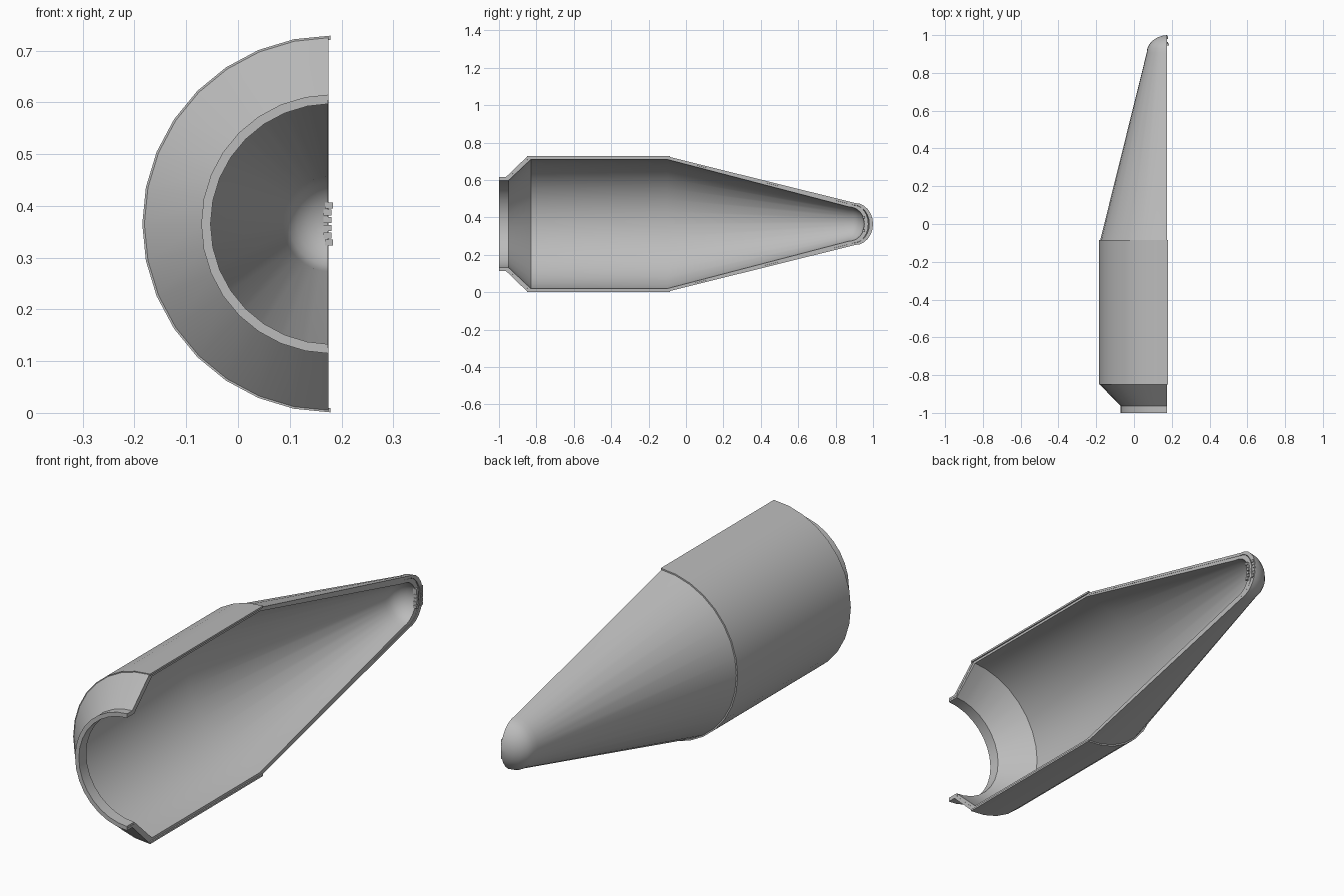
import bpy
import bmesh
from math import sin, cos, pi, radians

cube = bpy.data.objects.get("Cube")
if cube:
    bpy.data.objects.remove(cube)

AXIS_X, AXIS_Z = 0.179, 0.365
SEAM = 0.175

grey = bpy.data.materials.new("light grey")
grey.use_nodes = True
grey.diffuse_color = (0.5, 0.5, 0.5, 1)
grey.node_tree.nodes["Principled BSDF"].inputs["Base Color"].default_value = (0.5, 0.5, 0.5, 1)


def finish(bm, name):
    bmesh.ops.remove_doubles(bm, verts=bm.verts, dist=0.00001)
    bmesh.ops.recalc_face_normals(bm, faces=bm.faces)
    mesh = bpy.data.meshes.new(name)
    bm.to_mesh(mesh)
    bm.free()
    mesh.materials.append(grey)
    obj = bpy.data.objects.new(name, mesh)
    bpy.context.collection.objects.link(obj)
    bpy.ops.object.select_all(action="DESELECT")
    obj.select_set(True)
    bpy.context.view_layer.objects.active = obj
    bpy.ops.object.shade_smooth_by_angle(angle=radians(25))


def half_shell(name, outer, inner, cut, steps=16):
    """Sweep a wall section of (y, radius) points half a turn, trimmed flat at x = cut."""
    section = outer + inner[::-1]
    bm = bmesh.new()
    rings = []
    for i in range(steps + 1):
        t = pi * i / steps
        rings.append([bm.verts.new((min(AXIS_X - r * sin(t), cut), y, AXIS_Z + r * cos(t)))
                      for y, r in section])
    n = len(section)
    for a, b in zip(rings, rings[1:]):
        for j in range(n):
            k = (j + 1) % n
            bm.faces.new((a[j], a[k], b[k], b[j]))
    # flat wall faces along the seam
    m = len(outer)
    for ring in (rings[0], rings[-1]):
        for j in range(m - 1):
            bm.faces.new((ring[j], ring[j + 1], ring[n - 2 - j], ring[n - 1 - j]))
    finish(bm, name)


def dome(y0, y1, r, steps=6):
    """Rounded nose section from the cone end to the tip."""
    return [(y0 + (y1 - y0) * sin(a), max(r * cos(a), 0.0005))
            for a in (pi / 2 * i / steps for i in range(1, steps + 1))]


# Neck ring at the open end
half_shell("neck_ring", [(-1, 0.25), (-0.965, 0.25), (-0.945, 0.25)],
           [(-1, 0.24), (-0.965, 0.24), (-0.945, 0.24)], SEAM)

# Inner liner following the whole length
half_shell("inner_liner",
           [(-1, 0.24), (-0.96, 0.243), (-0.845, 0.356), (-0.09, 0.356), (0.9, 0.1)]
           + dome(0.9, 0.975, 0.1),
           [(-1, 0.232), (-0.95, 0.232), (-0.83, 0.345), (-0.1, 0.345), (0.87, 0.092)]
           + dome(0.87, 0.955, 0.092), SEAM - 0.001)

# Outer skins: shoulder, cylinder and nose cone
half_shell("shoulder_skin", [(-0.965, 0.249), (-0.85, 0.36)],
           [(-0.955, 0.241), (-0.84, 0.352)], SEAM)
half_shell("cylinder_skin", [(-0.85, 0.364), (-0.085, 0.364)],
           [(-0.85, 0.356), (-0.085, 0.356)], SEAM + 0.004)
half_shell("nose_cone_skin", [(-0.09, 0.359), (0.905, 0.112)] + dome(0.905, 1, 0.112),
           [(-0.09, 0.35), (0.895, 0.102)] + dome(0.895, 0.98, 0.102), SEAM)

# Small locating lips on the seam at the nose tip
for name, tip, reach in (("outer_nose_lip", 1.0, 0.005), ("inner_nose_lip", 0.965, 0.008)):
    bm = bmesh.new()
    for side in (-1, 1):
        for i in range(3):
            z = side * (0.008 + 0.014 * i)
            block = bmesh.ops.create_cube(bm, size=1)["verts"]
            for v in block:
                v.co = (SEAM + v.co.x * 2 * reach + (0.001 if i == 2 else -0.002),
                        tip - 0.008 - 5 * z * z + v.co.y * 0.012,
                        AXIS_Z + z + v.co.z * 0.012)
    finish(bm, name)
